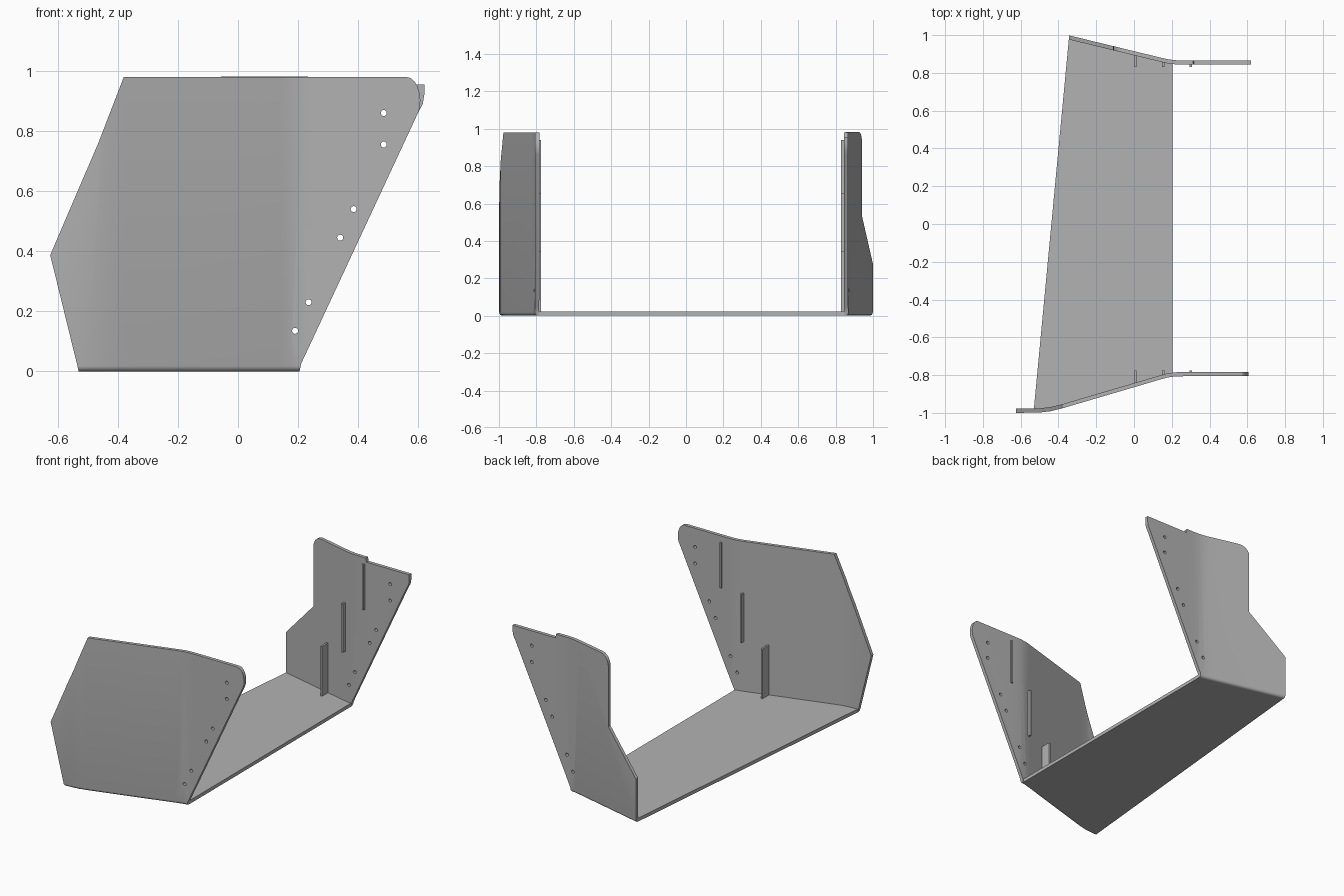
import bpy, bmesh, math
from mathutils import Matrix

cube = bpy.data.objects.get("Cube")
if cube:
    bpy.data.objects.remove(cube, do_unlink=True)

grey = bpy.data.materials.new("plain_grey")
grey.use_nodes = True
COLOUR = (0.45, 0.45, 0.45, 1)
grey.diffuse_color = COLOUR
grey.node_tree.nodes["Principled BSDF"].inputs["Base Color"].default_value = COLOUR

THICK = 0.022
# Plan-view centre lines (x, y) of the two bent sheets
FRONT_PATH = [(-0.63, -0.989), (-0.5, -0.987), (-0.44, -0.98), (-0.38, -0.965),
              (0.14, -0.812), (0.18, -0.801), (0.22, -0.796), (0.26, -0.795), (0.63, -0.795)]
BACK_PATH = [(-0.35, 0.989), (0.14, 0.870), (0.18, 0.861), (0.22, 0.856), (0.26, 0.855), (0.63, 0.855)]
HOLES = [(0.485, 0.86), (0.485, 0.755), (0.385, 0.54),
         (0.34, 0.445), (0.235, 0.23), (0.19, 0.135)]


def path_y(path, x):
    for (x0, y0), (x1, y1) in zip(path, path[1:]):
        if x <= x1:
            break
    return y0 + (y1 - y0) * (x - x0) / (x1 - x0)


def arc(cx, cz, rx, rz, start, end, n=7):
    angles = [math.radians(start + (end - start) * i / (n - 1)) for i in range(n)]
    return [(cx + rx * math.cos(a), cz + rz * math.sin(a)) for a in angles]


def finish(name, bm):
    bmesh.ops.recalc_face_normals(bm, faces=bm.faces)
    mesh = bpy.data.meshes.new(name)
    bm.to_mesh(mesh)
    bm.free()
    mesh.materials.append(grey)
    obj = bpy.data.objects.new(name, mesh)
    bpy.context.collection.objects.link(obj)
    return obj


def prism(points, offset):
    """Extrude a flat outline along the offset."""
    bm = bmesh.new()
    face = bm.faces.new([bm.verts.new(p) for p in points])
    out = bmesh.ops.extrude_face_region(bm, geom=[face], use_keep_orig=True)
    verts = [v for v in out["geom"] if isinstance(v, bmesh.types.BMVert)]
    bmesh.ops.translate(bm, verts=verts, vec=offset)
    return bm


def side_wall(name, outline, path, outer):
    half = THICK / 2
    bm = prism([(x, -half, z) for x, z in outline], (0, THICK, 0))
    # Rounded fold along the outer bottom edge
    bottom = [e for e in bm.edges
              if all(v.co.z < 0.001 and v.co.y * outer > 0 for v in e.verts)]
    bmesh.ops.bevel(bm, geom=bottom, offset=0.018, segments=4, profile=0.5, affect='EDGES')
    # Bend the sheet along its path
    for x, _ in path[1:-1]:
        bmesh.ops.bisect_plane(bm, geom=bm.verts[:] + bm.edges[:] + bm.faces[:],
                               plane_co=(x, 0, 0), plane_no=(1, 0, 0))
    for v in bm.verts:
        v.co.y += path_y(path, v.co.x)
    wall = finish(name, bm)

    # Drilled holes
    bm = bmesh.new()
    for x, z in HOLES:
        place = Matrix.Translation((x, path_y(path, x), z)) @ Matrix.Rotation(math.pi / 2, 4, 'X')
        bmesh.ops.create_cone(bm, cap_ends=True, segments=16, radius1=0.01,
                              radius2=0.01, depth=0.2, matrix=place)
    cutter = finish(name + "_hole_cutter", bm)
    cutter.hide_render = True
    cut = wall.modifiers.new("holes", 'BOOLEAN')
    cut.operation = 'DIFFERENCE'
    cut.solver = 'EXACT'
    cut.object = cutter
    bpy.ops.object.select_all(action='DESELECT')
    wall.select_set(True)
    bpy.context.view_layer.objects.active = wall
    bpy.ops.object.modifier_apply(modifier=cut.name)
    bpy.data.objects.remove(cutter, do_unlink=True)
    bpy.ops.object.shade_smooth_by_angle(angle=math.radians(25))


# Side walls
front_outline = ([(-0.53, 0), (0.205, 0), (0.21, 0.025), (0.6, 0.862)]
                 + arc(0.56, 0.9, 0.047, 0.08, -15, 90)
                 + [(-0.38, 0.98), (-0.465, 0.76), (-0.625, 0.387)])
side_wall("front_wall", front_outline, FRONT_PATH, -1)

back_outline = ([(-0.345, 0), (0.205, 0), (0.21, 0.025), (0.6, 0.862), (0.615, 0.89),
                 (0.62, 0.92), (0.62, 0.955), (0.318, 0.955), (0.312, 0.98), (0.04, 0.982)]
                + arc(-0.045, 0.917, 0.065, 0.065, 90, 180)
                + [(-0.11, 0.53), (-0.345, 0.28)])
side_wall("back_wall", back_outline, BACK_PATH, 1)

# Floor plate, its ends following the walls' inner faces
front_xs = [-0.53] + [x for x, _ in FRONT_PATH if -0.53 < x < 0.2] + [0.205]
back_xs = [0.205] + [x for x, _ in reversed(BACK_PATH) if -0.34 < x < 0.2] + [-0.345]
inset = THICK / 2 - 0.002
plan = ([(x, path_y(FRONT_PATH, x) + inset, 0) for x in front_xs]
        + [(x, path_y(BACK_PATH, x) - inset, 0) for x in back_xs])
finish("floor_plate", prism(plan, (0, 0, 0.022)))

# Stepped locating ribs on the inner faces
RIBS = [("lower", 0.008, 0.02, 0.34), ("middle", 0.155, 0.34, 0.65), ("upper", 0.3, 0.65, 0.94)]
for side, path, tip in (("front", FRONT_PATH, -0.775), ("back", BACK_PATH, 0.83)):
    for level, x, low, high in RIBS:
        y = path_y(path, x)
        base = [(x - 0.006, y, low), (x + 0.006, y, low),
                (x + 0.006, tip, low), (x - 0.006, tip, low)]
        finish(f"{side}_{level}_rib", prism(base, (0, 0, high - low)))
